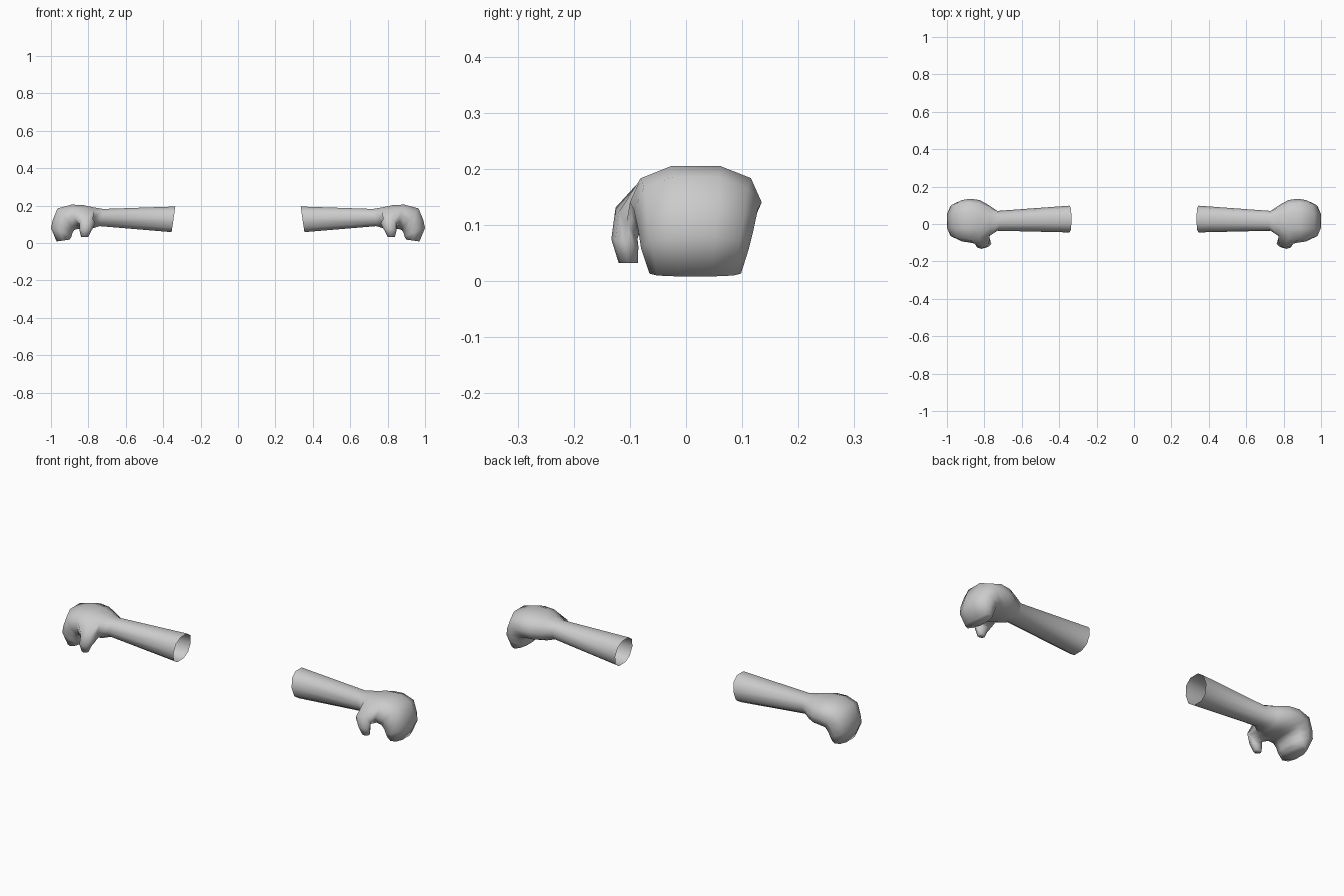
import bpy, bmesh
from math import sin, cos, pi, radians

cube = bpy.data.objects.get("Cube")
if cube:
    bpy.data.objects.remove(cube)

skin = bpy.data.materials.new("plain grey")
skin.use_nodes = True
grey = (0.6, 0.6, 0.6, 1)
skin.diffuse_color = grey
skin.node_tree.nodes["Principled BSDF"].inputs["Base Color"].default_value = grey

SIDES = 10
# Sections from sleeve to fingertips: outer x, z, inner x, z, front y, back y
SECTIONS = [
    (.335, .195, .355, .058, -.045, .098),
    (.72, .182, .74, .09, -.036, .07),
    (.77, .19, .78, .078, -.066, .10),
    (.83, .203, .82, .075, -.098, .128),
    (.89, .205, .86, .075, -.10, .135),
    (.965, .185, .875, .07, -.093, .128),
    (.99, .125, .885, .055, -.085, .12),
    (1.0, .08, .89, .035, -.08, .112),
    (.97, .008, .90, .018, -.065, .098),
]
# Thumb rings: centre x, y, z, half width, half depth, turn downwards in degrees
THUMB = [
    (.805, -.106, .103, .042, .034, 35),
    (.815, -.109, .068, .033, .025, 75),
    (.82, -.103, .032, .019, .017, 90),
]


def soft(v, power=.85):
    return abs(v) ** power * (1 if v > 0 else -1)


def bridge(bm, a, b, skip=()):
    n = len(a)
    for i in range(n):
        if i not in skip:
            bm.faces.new((a[i], a[(i + 1) % n], b[(i + 1) % n], b[i]))


def build_arm(name, side):
    bm = bmesh.new()
    # Forearm and curled mitten
    rings = []
    for xo, zo, xi, zi, y0, y1 in SECTIONS:
        ring = []
        for k in range(SIDES):
            a = 2 * pi * k / SIDES
            t = (1 + soft(sin(a)) / soft(sin(pi * .4))) / 2
            y = (y0 + y1) / 2 + (y1 - y0) / 2 * soft(cos(a))
            ring.append(bm.verts.new((side * (xi + (xo - xi) * t), y, zi + (zo - zi) * t)))
        rings.append(ring)
    for s in range(len(rings) - 1):
        bridge(bm, rings[s], rings[s + 1], (4, 5) if s in (2, 3) else ())
    bm.faces.new(rings[-1])

    # Thumb grown from the gap in the front of the palm
    rim = [rings[s][k] for s, k in
           ((2, 4), (3, 4), (4, 4), (4, 5), (4, 6), (3, 6), (2, 6), (2, 5))]
    for x, y, z, w, d, turn in THUMB:
        t = radians(turn)
        ring = []
        for i in range(8):
            a = radians(135 - 45 * i)
            v = d * sin(a)
            ring.append(bm.verts.new((side * (x + w * cos(a)), y - v * sin(t), z + v * cos(t))))
        bridge(bm, rim, ring)
        rim = ring
    bm.faces.new(rim)

    bmesh.ops.recalc_face_normals(bm, faces=bm.faces)
    mesh = bpy.data.meshes.new(name)
    bm.to_mesh(mesh)
    bm.free()
    mesh.materials.append(skin)
    mesh.shade_smooth()
    bpy.context.collection.objects.link(bpy.data.objects.new(name, mesh))


build_arm("left_arm", 1)
build_arm("right_arm", -1)
